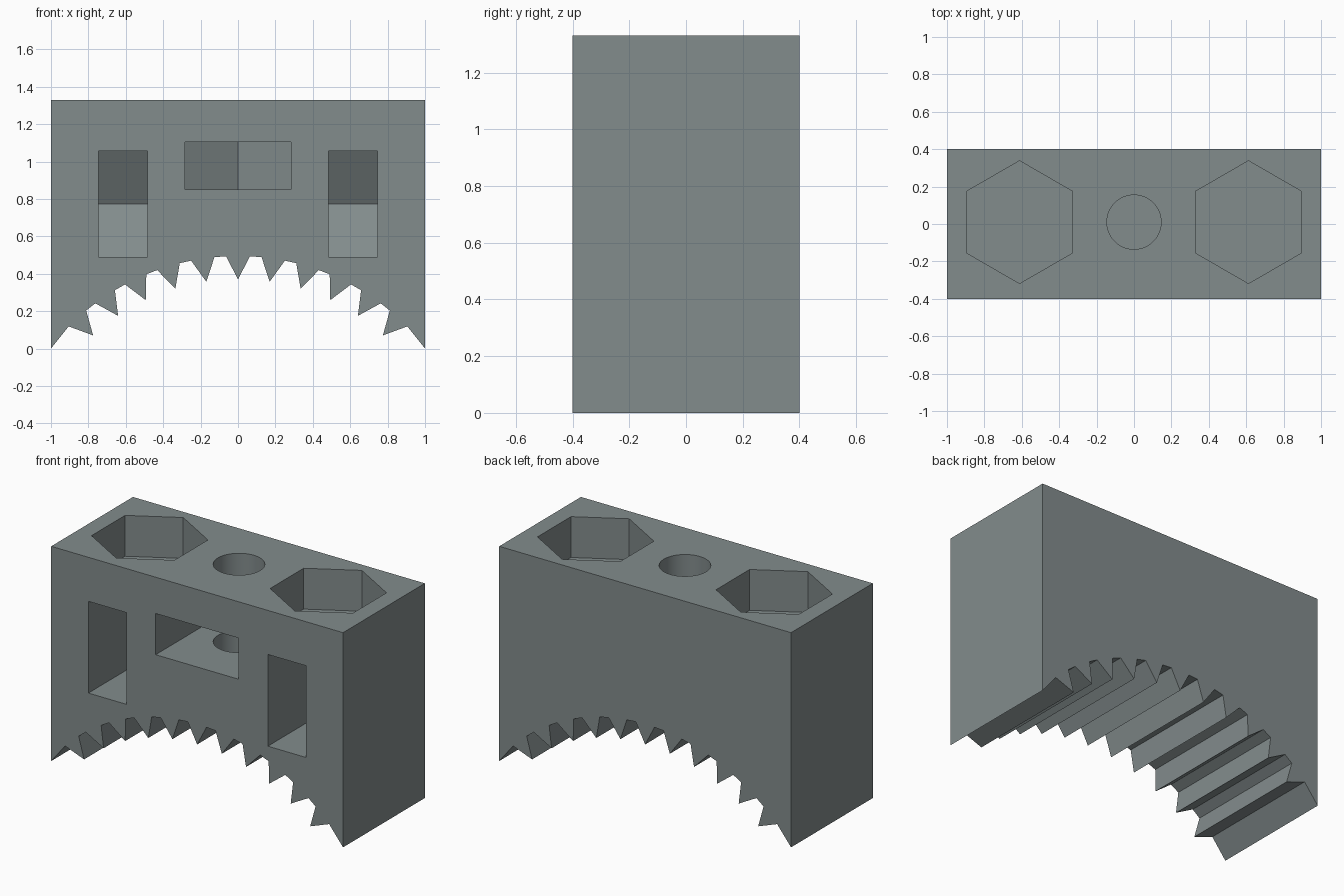
import bpy, bmesh, math
from mathutils import Vector

if "Cube" in bpy.data.objects:
    bpy.data.objects.remove(bpy.data.objects["Cube"])

DEPTH = 0.4          # half thickness of the block
TOP = 1.33
MID_Y = 0.01         # centre line of the pockets
APOTHEM = 0.284      # hexagon half width across flats
CORNER = APOTHEM / math.cos(math.pi / 6)

grey = bpy.data.materials.new("slate grey")
grey.diffuse_color = (0.225, 0.262, 0.265, 1)
grey.use_nodes = True
grey.node_tree.nodes["Principled BSDF"].inputs["Base Color"].default_value = grey.diffuse_color


def prism(name, profile, offset):
    """Extrude a planar 3D outline along an offset vector."""
    bm = bmesh.new()
    face = bm.faces.new([bm.verts.new(p) for p in profile])
    ext = bmesh.ops.extrude_face_region(bm, geom=[face], use_keep_orig=True)
    moved = [v for v in ext["geom"] if isinstance(v, bmesh.types.BMVert)]
    bmesh.ops.translate(bm, verts=moved, vec=Vector(offset))
    bmesh.ops.recalc_face_normals(bm, faces=bm.faces)
    mesh = bpy.data.meshes.new(name)
    bm.to_mesh(mesh)
    bm.free()
    mesh.materials.append(grey)
    obj = bpy.data.objects.new(name, mesh)
    bpy.context.collection.objects.link(obj)
    return obj


def ring(radius, sides):
    """Points on a circle, starting at +y."""
    return [(radius * math.sin(2 * math.pi * i / sides),
             radius * math.cos(2 * math.pi * i / sides)) for i in range(sides)]


# Toothed arch outline, right half
STEP, TIP_R, ROOT_R = math.radians(8.46), 1.151, 1.276
ARC_Z = 0.37 - TIP_R


def arc(radius, angle):
    return (radius * math.sin(angle), ARC_Z + radius * math.cos(angle))


half = []
for i in range(6):
    half.append(arc(TIP_R, i * STEP))
    half.append(arc(ROOT_R, (i + 0.34) * STEP))
    if i < 5:
        half.append(arc(ROOT_R, (i + 0.67) * STEP))
half += [(1, 0), (1, TOP)]
outline = half + [(-x, z) for x, z in reversed(half[1:])]
block = prism("toothed_block", [(x, -DEPTH, z) for x, z in outline], (0, 2 * DEPTH, 0))

cutters = []

# Hexagonal pockets in the top and side nut slots in the front
slot = [(-0.5, -APOTHEM), (MID_Y + CORNER / 2, -APOTHEM), (MID_Y + CORNER, 0),
        (MID_Y + CORNER / 2, APOTHEM), (-0.5, APOTHEM)]
for s in (-1, 1):
    cutters.append(prism("top_pocket_cutter",
                         [(s * 0.612 + x, MID_Y + y, 1.077) for x, y in ring(CORNER, 6)],
                         (0, 0, 0.4)))
    cutters.append(prism("side_slot_cutter",
                         [(s * 0.615 - 0.13, y, 0.773 + z) for y, z in slot],
                         (0.26, 0, 0)))

# Centre nut slot and screw hole
cutters.append(prism("centre_slot_cutter", [(x, y, 0.85) for y, x in slot], (0, 0, 0.255)))
cutters.append(prism("screw_hole_cutter",
                     [(x, MID_Y + y, 0.6) for x, y in ring(0.145, 64)], (0, 0, 1)))

for c in cutters:
    c.hide_render = True
    mod = block.modifiers.new(c.name, 'BOOLEAN')
    mod.operation = 'DIFFERENCE'
    mod.solver = 'EXACT'
    mod.object = c

# Bake the cuts and drop the cutters
bpy.context.view_layer.update()
baked = bpy.data.meshes.new_from_object(
    block.evaluated_get(bpy.context.evaluated_depsgraph_get()))
block.modifiers.clear()
block.data = baked
for c in cutters:
    bpy.data.objects.remove(c)

bpy.context.view_layer.objects.active = block
block.select_set(True)
bpy.ops.object.shade_smooth_by_angle(angle=math.radians(15))
